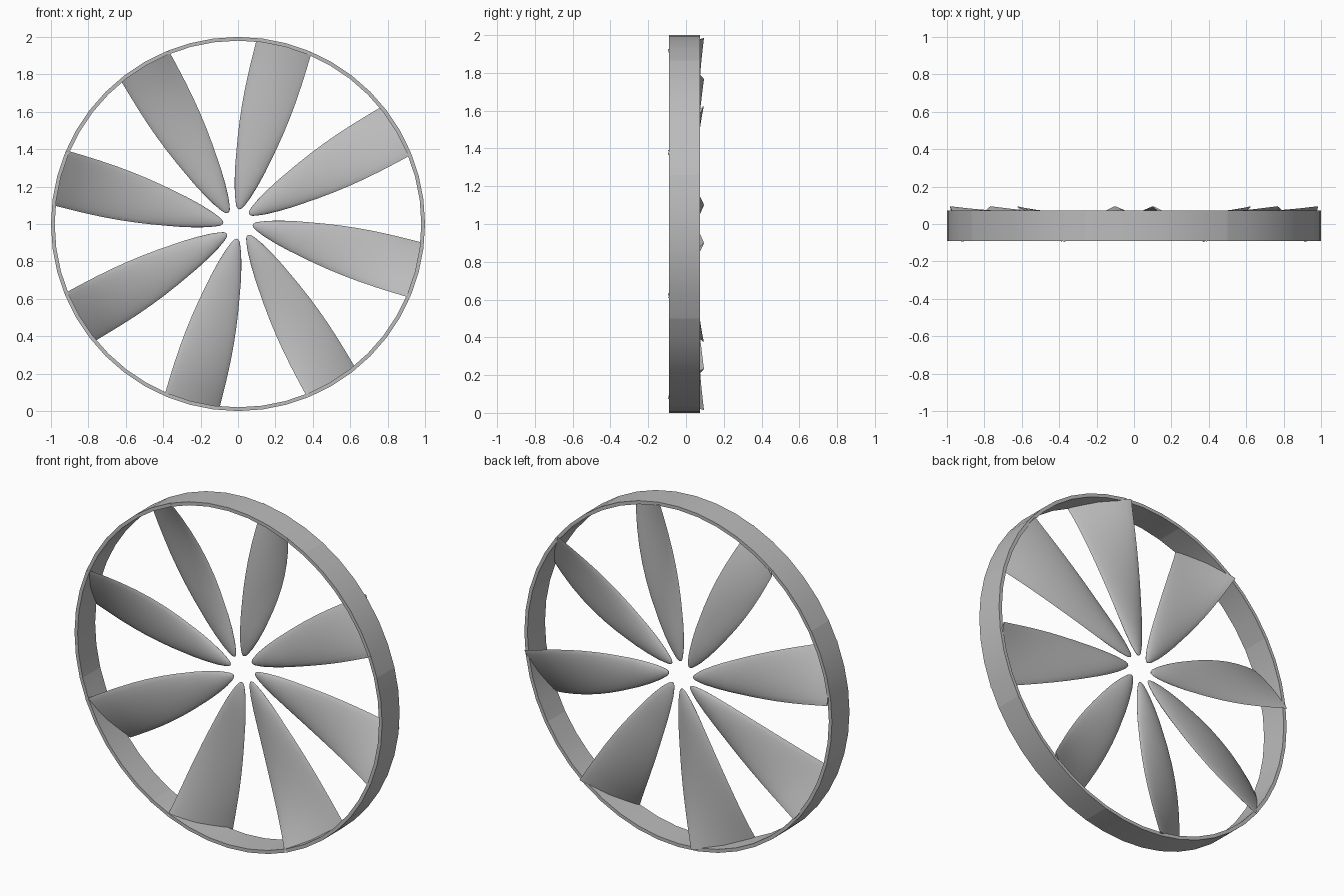
import bpy, math
from mathutils import Vector

if "Cube" in bpy.data.objects:
    bpy.data.objects.remove(bpy.data.objects["Cube"])

COUNT = 8          # blades, and matching rim sections
CZ = 1.0           # hub height

grey = bpy.data.materials.new("mid_grey")
grey.diffuse_color = (0.5, 0.5, 0.5, 1)
grey.use_nodes = True
grey.node_tree.nodes["Principled BSDF"].inputs["Base Color"].default_value = grey.diffuse_color


def make_object(name, verts, faces, angle):
    mesh = bpy.data.meshes.new(name)
    mesh.from_pydata(verts, [], faces)
    mesh.update()
    mesh.materials.append(grey)
    obj = bpy.data.objects.new(name, mesh)
    bpy.context.collection.objects.link(obj)
    bpy.ops.object.select_all(action='DESELECT')
    obj.select_set(True)
    bpy.context.view_layer.objects.active = obj
    bpy.ops.object.mode_set(mode='EDIT')
    bpy.ops.mesh.select_all(action='SELECT')
    bpy.ops.mesh.normals_make_consistent(inside=False)
    bpy.ops.object.mode_set(mode='OBJECT')
    bpy.ops.object.shade_smooth_by_angle(angle=math.radians(angle))
    return obj


def polar(r, deg, y):
    a = math.radians(deg)
    return Vector((r * math.cos(a), y, CZ + r * math.sin(a)))


# Rim section: a 45 degree arc of rectangular profile
STEPS = 6
PROFILE = [(1.0, -0.09), (1.0, 0.073), (0.98, 0.073), (0.98, -0.09)]


def rim_section(i):
    verts = [polar(r, 60 + 45 * i + 45 * k / STEPS, y)
             for k in range(STEPS + 1) for r, y in PROFILE]
    faces = [(4 * k + j, 4 * k + (j + 1) % 4, 4 * k + 4 + (j + 1) % 4, 4 * k + 4 + j)
             for k in range(STEPS) for j in range(4)]
    last = 4 * STEPS
    faces += [(0, 1, 2, 3), (last + 3, last + 2, last + 1, last)]
    make_object(f"rim_section_{i + 1}", verts, faces, 30)


# Blade: (distance along, half width) stations, lens section twisting towards the tip
STATIONS = [(0, 0.006), (0.012, 0.017), (0.035, 0.027), (0.08, 0.043), (0.16, 0.064),
            (0.25, 0.083), (0.4, 0.108), (0.5, 0.122), (0.6, 0.133), (0.7, 0.141),
            (0.8, 0.146), (0.9, 0.149), (1, 0.151)]
LENGTH, TIP_DEPTH, ROOT_Y, N = 0.905, 0.095, 0.045, 20


def blade(i):
    turn = math.radians(45 * i)
    axis_angle = math.radians(74.5)
    along = Vector((math.cos(axis_angle), 0, math.sin(axis_angle)))
    across = Vector((-along.z, 0, along.x))
    root = Vector((0.005, 0, 0.08))
    verts = []
    for s, w in STATIONS:
        thick = min(0.022 - 0.01 * s * s, 0.4 * w)
        pitch = math.atan2(TIP_DEPTH * s ** 2.5, w)
        for j in range(N):
            a = 2 * math.pi * j / N
            c, d = w * math.cos(a), thick * math.sin(a) * abs(math.sin(a)) ** 0.3
            # nearly flat behind the hub, bending forward and twisting to the tip
            t = c - d * math.sin(pitch)
            y = ROOT_Y * (1 - s ** 3) + c * math.tan(pitch) + d * math.cos(pitch)
            p = root + along * (s * LENGTH - 0.056 * t * s ** 3) + across * t
            if p.length > 0.998:
                p *= 0.998 / p.length
            x = p.x * math.cos(turn) - p.z * math.sin(turn)
            z = p.x * math.sin(turn) + p.z * math.cos(turn)
            verts.append((x, y, CZ + z))
    m = len(STATIONS)
    faces = [(N * k + j, N * k + (j + 1) % N, N * k + N + (j + 1) % N, N * k + N + j)
             for k in range(m - 1) for j in range(N)]
    faces += [tuple(range(N)), tuple(range(N * (m - 1), N * m))]
    make_object(f"blade_{i + 1}", verts, faces, 65)


for n in range(COUNT):
    rim_section(n)
    blade(n)
